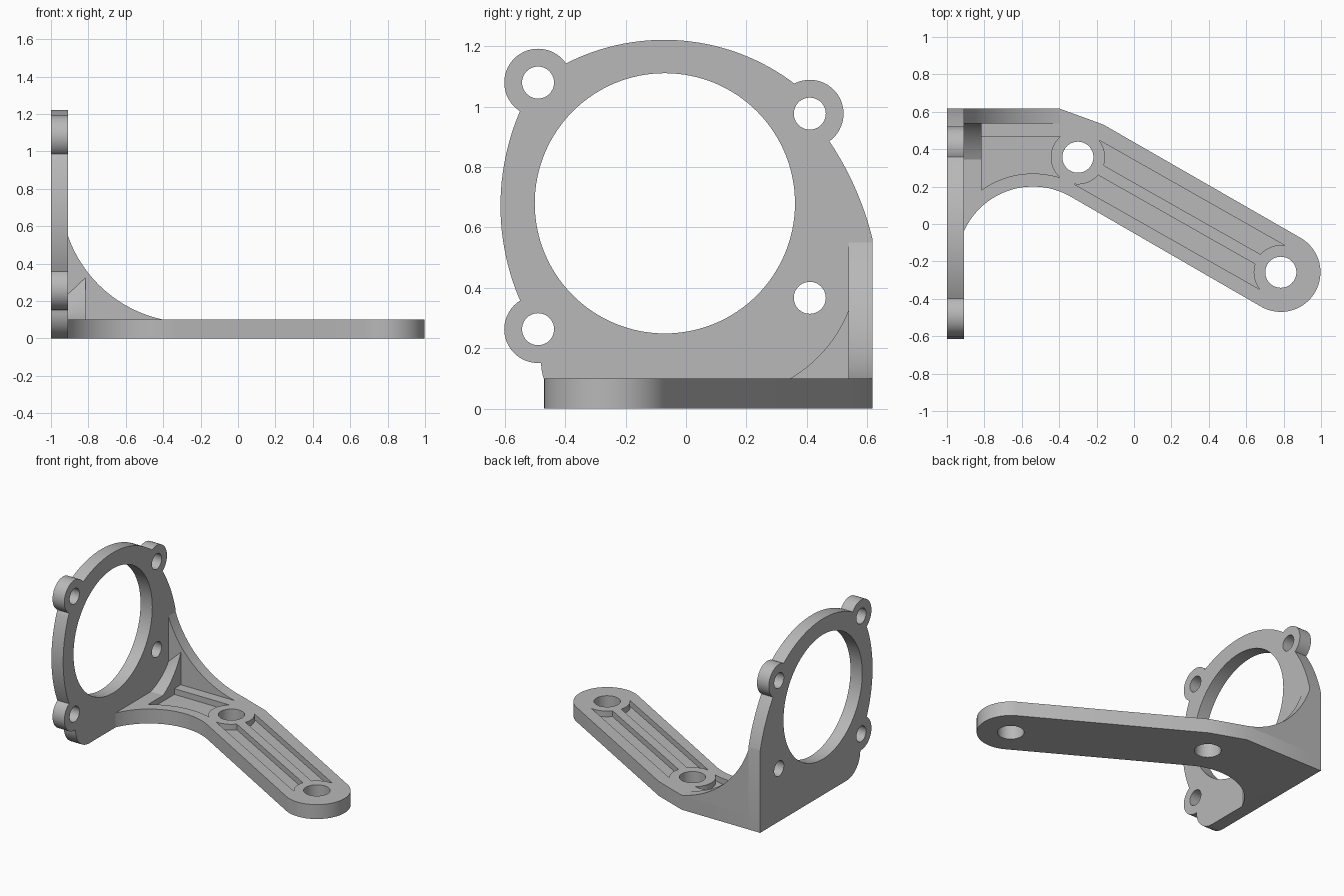
import bpy, bmesh, math
from mathutils import Vector

old = bpy.data.objects.get("Cube")
if old:
    bpy.data.objects.remove(old, do_unlink=True)

grey = bpy.data.materials.new("plain_grey")
grey.use_nodes = True
colour = (0.48, 0.48, 0.48, 1)
grey.diffuse_color = colour
grey.node_tree.nodes["Principled BSDF"].inputs["Base Color"].default_value = colour

AXES = {"X": lambda u, v, t: (t, u, v),
        "Y": lambda u, v, t: (u, t, v),
        "Z": lambda u, v, t: (u, v, t)}


def arc(centre, r, a0, a1, n=24):
    """Points along an arc, angles in degrees."""
    return [(centre[0] + r * math.cos(math.radians(a0 + (a1 - a0) * i / n)),
             centre[1] + r * math.sin(math.radians(a0 + (a1 - a0) * i / n)))
            for i in range(n + 1)]


def bow(a, b, rise, n=24):
    """Arc from a to b, bulging to the right of travel by rise (negative: left)."""
    a, b = Vector(a), Vector(b)
    chord = b - a
    side = Vector((chord.y, -chord.x)).normalized()
    r = chord.length_squared / (8 * rise) + rise / 2
    centre = (a + b) / 2 + side * (rise - r)
    start = a - centre
    turn = math.atan2(start.x * (b - centre).y - start.y * (b - centre).x,
                      start.dot(b - centre))
    a0 = math.degrees(math.atan2(start.y, start.x))
    return arc(centre, abs(r), a0, a0 + math.degrees(turn), n)


def prism(name, pts, axis, lo, hi):
    """Solid made by extruding a flat profile along an axis."""
    place = AXES[axis]
    bm = bmesh.new()
    ends = [[bm.verts.new(place(u, v, t)) for u, v in pts] for t in (lo, hi)]
    for ring in ends:
        bm.faces.new(ring)
    for i in range(len(pts)):
        j = (i + 1) % len(pts)
        bm.faces.new((ends[0][i], ends[0][j], ends[1][j], ends[1][i]))
    bmesh.ops.recalc_face_normals(bm, faces=bm.faces)
    mesh = bpy.data.meshes.new(name)
    bm.to_mesh(mesh)
    bm.free()
    mesh.materials.append(grey)
    ob = bpy.data.objects.new(name, mesh)
    bpy.context.collection.objects.link(ob)
    return ob


def disc(centre, r, axis, lo, hi, n=64):
    return prism("disc", arc(centre, r, 0, 360, n)[:-1], axis, lo, hi)


def combine(ob, tool, operation):
    """Apply a boolean and discard the tool."""
    mod = ob.modifiers.new("combine", "BOOLEAN")
    mod.operation, mod.solver, mod.object = operation, "EXACT", tool
    bpy.context.view_layer.objects.active = ob
    bpy.ops.object.modifier_apply(modifier=mod.name)
    bpy.data.objects.remove(tool, do_unlink=True)


BACK, INNER = -1.0, -0.91     # upright plate faces
SIDE, WEB = 0.617, 0.538      # side web faces
TOP, FLOOR = 0.10, 0.06       # base top and pocket floor

# Upright plate: outline, screw ears, large bore and screw holes
profile = [(SIDE, 0), (SIDE, 0.565)]
profile += bow((SIDE, 0.565), (0.47, 0.893), 0.016)[1:]
profile += bow((0.365, 1.072), (-0.4, 1.142), 0.112, 32)
profile += bow((-0.55, 0.985), (-0.547, 0.352), 0.066)
profile += arc((-0.33, 0.15), 0.15, 180, 270, 12)
plate = prism("mounting_plate", profile, "X", BACK, INNER)
ears = [(-0.49, 1.08), (0.41, 0.977), (-0.49, 0.263)]
for ear in ears:
    combine(plate, disc(ear, 0.112, "X", BACK, INNER), "UNION")
for hole in ears + [(0.41, 0.367)]:
    combine(plate, disc(hole, 0.053, "X", BACK - 0.1, INNER + 0.1, 40), "DIFFERENCE")
combine(plate, disc((-0.07, 0.68), 0.431, "X", BACK - 0.1, INNER + 0.1, 128), "DIFFERENCE")

# Base arm: rounded end, slanted shoulder and scooped front edge
near, far = Vector((-0.3, 0.357)), Vector((0.785, -0.258))
scoop = (-0.54, -0.205)
outline = [(INNER, SIDE), (-0.398, SIDE), (-0.165, 0.532)]
outline += arc(far, 0.212, 60, -120, 40)
outline += arc(scoop, 0.405, 60, 156, 32)
base = prism("base_arm", outline, "Z", 0, TOP)

# Shallow pockets, rounded off around the two hole bosses
along = (far - near).normalized()
across = Vector((-along.y, along.x))
length = (far - near).length
pockets = []
for s in (1, -1):
    corners = [(0.03, 0.03), (length - 0.03, 0.03), (length - 0.03, 0.135), (0.03, 0.135)]
    pockets.append([tuple(near + along * d + across * w * s) for d, w in corners])
pockets.append([(-0.38, 0.467), (-0.815, 0.467)] + arc(scoop, 0.475, 125.4, 70.3))
for pocket in pockets:
    cutter = prism("pocket", pocket, "Z", FLOOR, TOP + 0.1)
    for boss in (near, far):
        combine(cutter, disc(boss, 0.145, "Z", 0, 0.3), "DIFFERENCE")
    combine(base, cutter, "DIFFERENCE")
for hole in (near, far):
    combine(base, disc(hole, 0.083, "Z", -0.1, 0.3), "DIFFERENCE")

# Side web: curved brace between plate and base
web = prism("side_web", [(INNER, TOP)] + bow((INNER, 0.55), (-0.398, TOP), 0.09, 32),
            "Y", WEB, SIDE)

# Corner gusset: small curved fillet, lower against the plate
gusset = prism("corner_gusset", [(WEB, TOP)] + bow((0.345, TOP), (WEB, 0.325), 0.025, 12),
               "X", INNER, -0.815)
for v in gusset.data.vertices:
    if v.co.x < INNER + 0.01:
        v.co.z = TOP + (v.co.z - TOP) * 0.6

# Smooth curved walls, keep edges crisp
for ob in (plate, base, web, gusset):
    bpy.ops.object.select_all(action="DESELECT")
    ob.select_set(True)
    bpy.context.view_layer.objects.active = ob
    bpy.ops.object.shade_smooth_by_angle(angle=math.radians(25))
